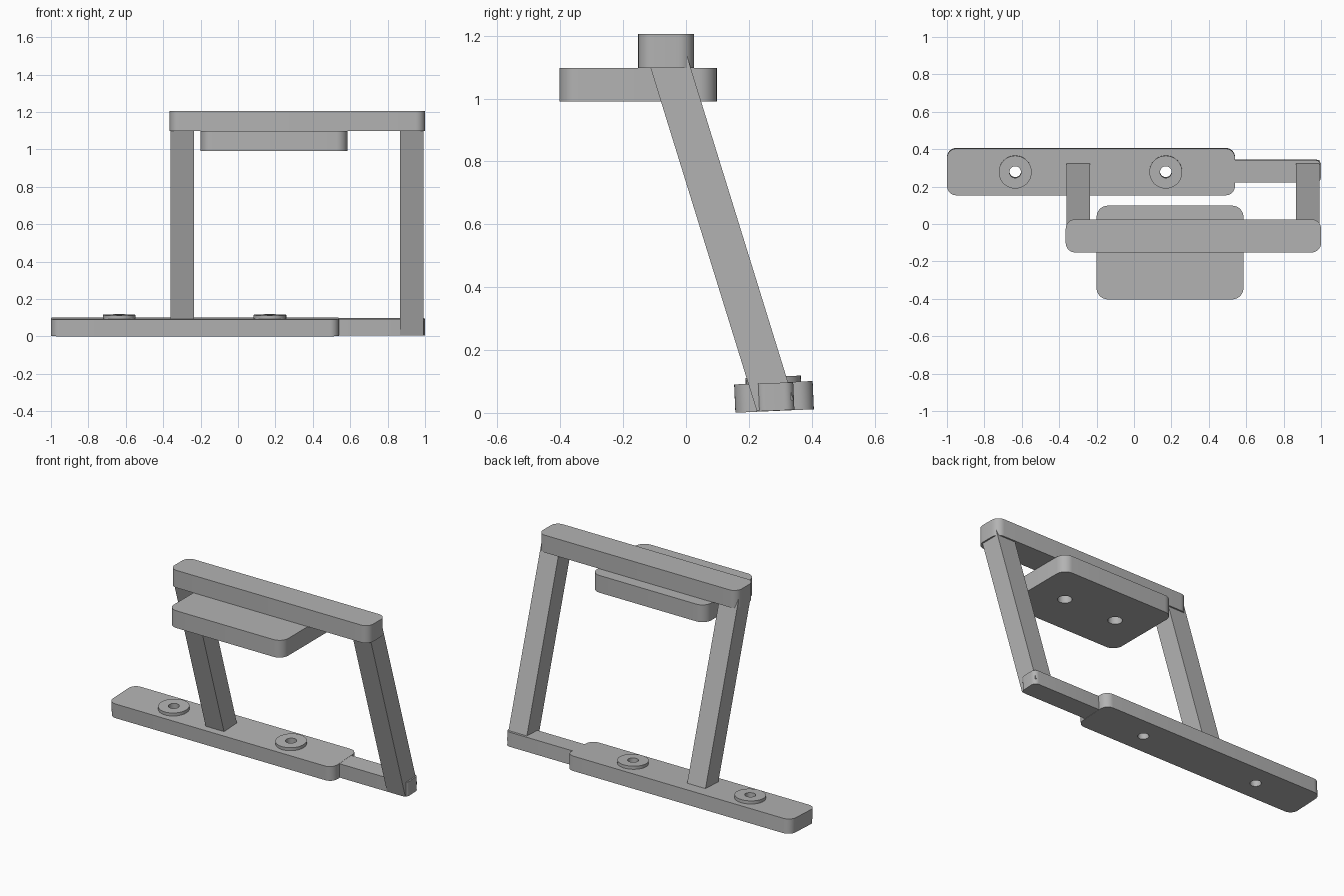
import bpy, bmesh, math
from mathutils import Matrix, Vector

cube = bpy.data.objects.get("Cube")
if cube:
    bpy.data.objects.remove(cube, do_unlink=True)

grey = bpy.data.materials.new("light_grey")
grey.use_nodes = True
COLOUR = (0.45, 0.45, 0.45, 1)
grey.diffuse_color = COLOUR
grey.node_tree.nodes["Principled BSDF"].inputs["Base Color"].default_value = COLOUR


def finish(name, bm, matrix):
    """Turn a bmesh into a placed, coloured object."""
    bm.transform(matrix)
    bmesh.ops.recalc_face_normals(bm, faces=bm.faces)
    mesh = bpy.data.meshes.new(name)
    bm.to_mesh(mesh)
    bm.free()
    mesh.materials.append(grey)
    obj = bpy.data.objects.new(name, mesh)
    bpy.context.collection.objects.link(obj)
    return obj


def plate(name, low, high, radius=0, matrix=Matrix()):
    """Box between two corners, with rounded upright edges."""
    low, high = Vector(low), Vector(high)
    bm = bmesh.new()
    bmesh.ops.create_cube(bm, size=1)
    bmesh.ops.scale(bm, vec=high - low, verts=bm.verts)
    bmesh.ops.translate(bm, vec=(low + high) / 2, verts=bm.verts)
    if radius:
        upright = [e for e in bm.edges
                   if abs(e.verts[0].co.z - e.verts[1].co.z) > 0.01]
        bmesh.ops.bevel(bm, geom=upright, offset=radius, segments=8,
                        profile=0.5, affect='EDGES')
    return finish(name, bm, matrix)


def disc(name, x, y, z0, z1, radius, matrix=Matrix()):
    bm = bmesh.new()
    bmesh.ops.create_cone(bm, cap_ends=True, segments=40, radius1=radius,
                          radius2=radius, depth=z1 - z0)
    bmesh.ops.translate(bm, vec=(x, y, (z0 + z1) / 2), verts=bm.verts)
    return finish(name, bm, matrix)


def drill(obj, *hole):
    """Cut a round hole, then discard the cutter."""
    cutter = disc("hole_cutter", *hole)
    cutter.hide_render = True
    mod = obj.modifiers.new("hole", 'BOOLEAN')
    mod.operation = 'DIFFERENCE'
    mod.solver = 'EXACT'
    mod.object = cutter
    bpy.context.view_layer.objects.active = obj
    bpy.ops.object.modifier_apply(modifier=mod.name)
    bpy.data.objects.remove(cutter, do_unlink=True)


# Slightly tilted foot: wide plate, narrow arm and two washers
tilt = Matrix.Translation((0, 0.28, 0.051)) @ Matrix.Rotation(math.radians(2.5), 4, 'X')
base = plate("base_plate", (-1, -0.125, -0.045), (0.54, 0.125, 0.045), 0.05, tilt)
arm = plate("base_arm", (0.5, -0.057, -0.044), (1, 0.063, 0.044), 0.03, tilt)
parts = [base, arm]
for side, x in (("right", -0.635), ("left", 0.17)):
    washer = disc(side + "_washer", x, 0, 0.044, 0.064, 0.088, tilt)
    for part in (base, washer):
        drill(part, x, 0, -0.2, 0.2, 0.031, tilt)
    parts.append(washer)

# Two square legs leaning forward from foot to bar
lean = Matrix.Translation((0, 0.112, 0.578)) @ Matrix.Rotation(math.radians(17.2), 4, 'X')
for side, x in (("right", -0.298), ("left", 0.928)):
    parts.append(plate(side + "_leg", (x - 0.063, -0.061, -0.58),
                       (x + 0.063, 0.061, 0.58), 0, lean))

# Top bar and the pad hung beneath it, with two blind holes
parts.append(plate("top_bar", (-0.365, -0.152, 1.097), (1, 0.025, 1.205), 0.05))
pad = plate("mounting_pad", (-0.2, -0.403, 0.99), (0.585, 0.098, 1.097), 0.06)
for x in (0.01, 0.37):
    drill(pad, x, -0.15, 0.9, 1.08, 0.04)
parts.append(pad)

# Smooth the rounded corners, keep the edges crisp
bpy.ops.object.select_all(action='DESELECT')
for part in parts:
    part.select_set(True)
bpy.context.view_layer.objects.active = base
bpy.ops.object.shade_smooth_by_angle(angle=math.radians(30))
